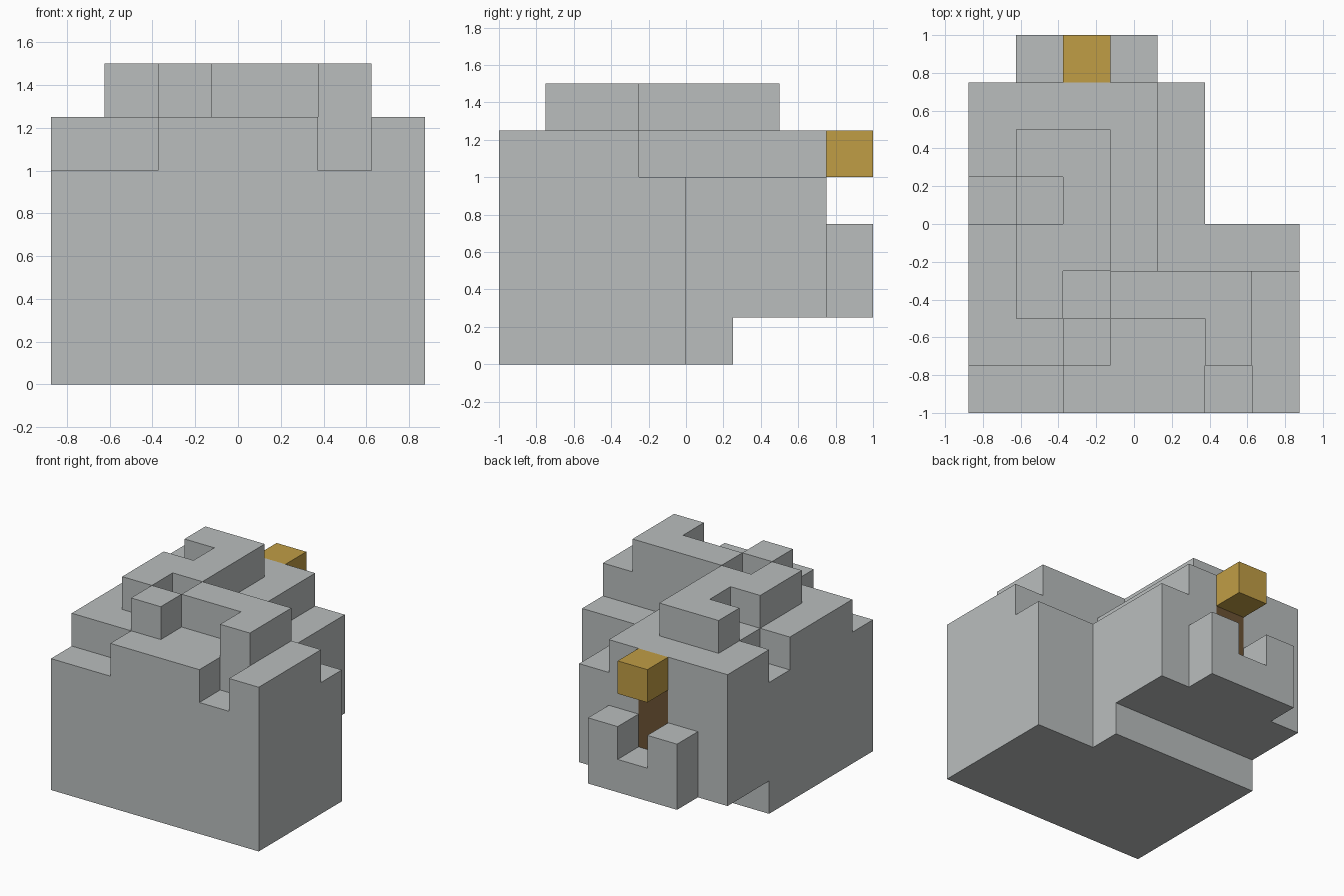
import bpy
import bmesh
from mathutils import Vector

if "Cube" in bpy.data.objects:
    bpy.data.objects.remove(bpy.data.objects["Cube"], do_unlink=True)

CELL = 0.25
ORIGIN = Vector((-0.875, -1.0, 0.0))
AXES = [Vector(d) for d in ((1, 0, 0), (-1, 0, 0), (0, 1, 0), (0, -1, 0), (0, 0, 1), (0, 0, -1))]


def material(name, colour):
    mat = bpy.data.materials.new(name)
    mat.use_nodes = True
    rgba = (*colour, 1.0)
    mat.diffuse_color = rgba
    mat.node_tree.nodes["Principled BSDF"].inputs["Base Color"].default_value = rgba
    return mat


grey = material("light_grey", (0.49, 0.515, 0.515))
gold = material("gold", (0.53, 0.34, 0.06))
brown = material("dark_brown", (0.147, 0.084, 0.033))


def block(x0, x1, y0, y1, z0, z1):
    """Set of grid cells filling a box."""
    return {(x, y, z) for x in range(x0, x1) for y in range(y0, y1) for z in range(z0, z1)}


# Body: column heights in cells, rows run from front to back
rows = ["4455545", "5565565", "5656665", "5665444", "45654", "56654", "55554"]
body = set()
for y, row in enumerate(rows):
    base = 0 if y < 5 else 1          # the rear overhangs
    for x, height in enumerate(row):
        body |= block(x, x + 1, y, y + 1, base, int(height))

# Rear cup with a notch, and the knob above it
cup = block(1, 4, 7, 8, 1, 3) - {(2, 7, 2)}
knob = {(2, 7, 4)}
occupied = body | cup | knob


def build(name, cells, mats, paint=lambda cell, axis: 0):
    """Make the outer skin of a group of cells, merged into large flat faces."""
    bm = bmesh.new()
    for cell in sorted(cells):
        for axis in AXES:
            if tuple(int(c) for c in Vector(cell) + axis) in occupied:
                continue
            side = Vector((abs(axis.y) + abs(axis.z), abs(axis.x), 0)).normalized()
            up = axis.cross(side)
            mid = Vector(cell) + Vector((0.5, 0.5, 0.5)) + axis * 0.5
            corners = [mid + (side * a + up * b) * 0.5
                       for a, b in ((-1, -1), (1, -1), (1, 1), (-1, 1))]
            face = bm.faces.new([bm.verts.new(ORIGIN + c * CELL) for c in corners])
            face.material_index = paint(cell, axis)
    bmesh.ops.remove_doubles(bm, verts=bm.verts, dist=0.001)
    bmesh.ops.dissolve_limit(bm, angle_limit=0.01, verts=bm.verts, edges=bm.edges,
                             delimit={'MATERIAL'})
    mesh = bpy.data.meshes.new(name)
    bm.to_mesh(mesh)
    bm.free()
    for mat in mats:
        mesh.materials.append(mat)
    obj = bpy.data.objects.new(name, mesh)
    bpy.context.collection.objects.link(obj)
    return obj


def rear_panel(cell, axis):
    """Brown strip on the rear wall between the cup and the knob."""
    x, y, z = cell
    return int(x == 2 and y == 6 and z in (2, 3) and axis.y > 0)


build("body", body, [grey, brown], rear_panel)
build("rear_cup", cup, [grey])
build("rear_knob", knob, [gold])
